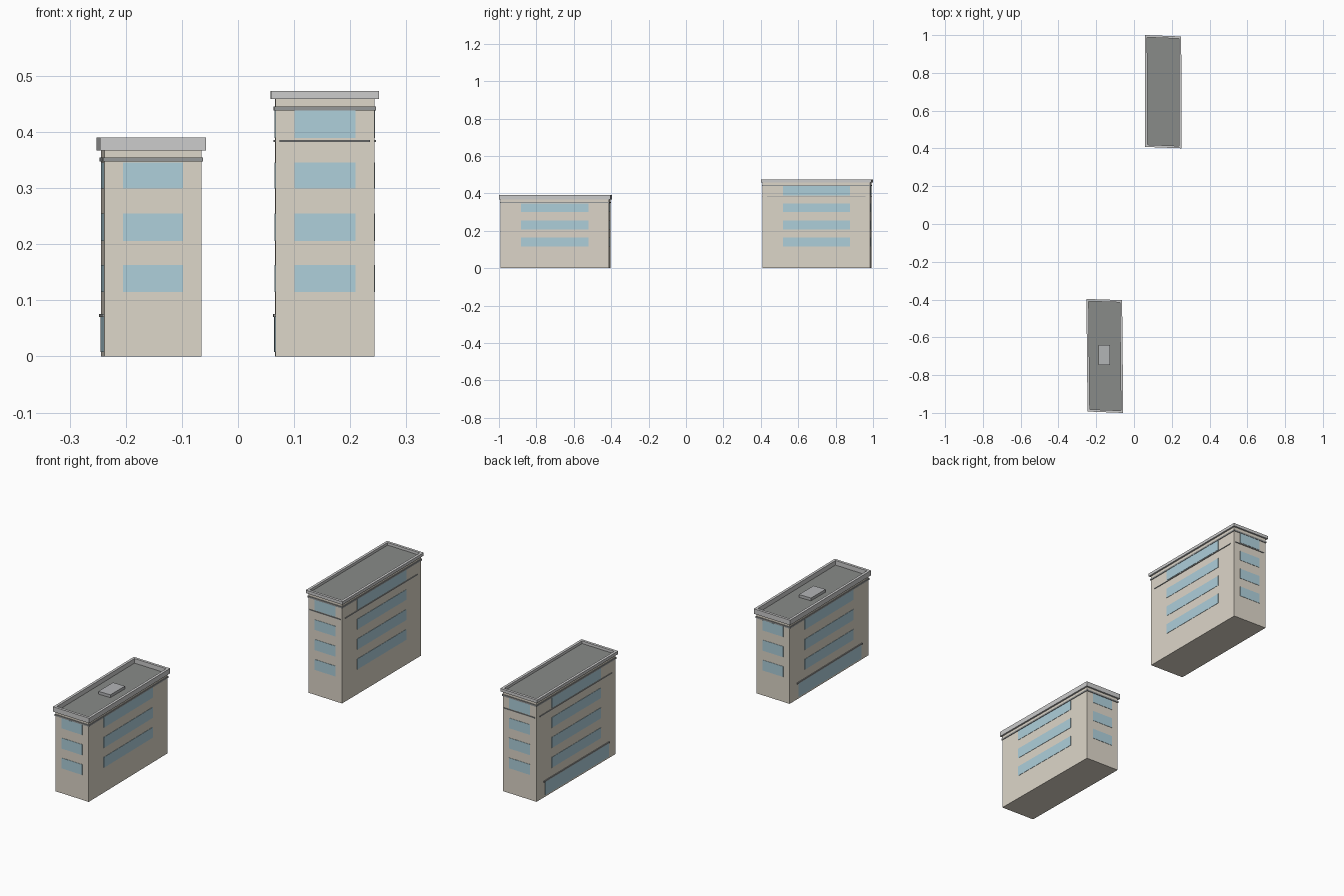
import bpy
from mathutils import Vector

if "Cube" in bpy.data.objects:
    bpy.data.objects.remove(bpy.data.objects["Cube"])


def material(name, rgb):
    m = bpy.data.materials.new(name)
    m.diffuse_color = (*rgb, 1)
    m.use_nodes = True
    m.node_tree.nodes["Principled BSDF"].inputs["Base Color"].default_value = m.diffuse_color
    return m


WALL = material("wall", (0.72, 0.67, 0.58))
GLASS = material("glass", (0.42, 0.62, 0.70))
TRIM = material("trim", (0.52, 0.54, 0.52))
DARK = material("dark_trim", (0.30, 0.31, 0.31))
ROOF = material("roof", (0.25, 0.26, 0.25))
HATCH = material("hatch", (0.45, 0.46, 0.47))


def make(name, verts, faces, mat):
    me = bpy.data.meshes.new(name)
    me.from_pydata([tuple(v) for v in verts], [], faces)
    me.materials.append(mat)
    ob = bpy.data.objects.new(name, me)
    bpy.context.collection.objects.link(ob)
    return ob


def ring(plan, z):
    return [(p.x, p.y, z) for p in plan]


def prism(name, plan, z0, z1, mat):
    sides = [(i, (i + 1) % 4, (i + 1) % 4 + 4, i + 4) for i in range(4)]
    return make(name, ring(plan, z0) + ring(plan, z1),
                [(3, 2, 1, 0), (4, 5, 6, 7)] + sides, mat)


def frame(name, outer, inner, z0, z1, mat):
    # rings: outer low, outer high, inner high, inner low
    verts = ring(outer, z0) + ring(outer, z1) + ring(inner, z1) + ring(inner, z0)
    faces = []
    for r in range(4):
        a, b = r * 4, (r + 1) % 4 * 4
        for i in range(4):
            j = (i + 1) % 4
            faces.append((a + i, a + j, b + j, b + i))
    return make(name, verts, faces, mat)


def offset(plan, d):
    # push each corner of the skewed plan outward along its two edges
    out = []
    for i, p in enumerate(plan):
        a = (p - plan[i - 1]).normalized()
        b = (p - plan[(i + 1) % 4]).normalized()
        out.append(p + (a + b) * d)
    return out


def wall_panel(name, plan, side, t0, t1, z0, z1, depth, mat):
    # thin box on one wall, placed by fractions of the wall length
    a, b = plan[side], plan[(side + 1) % 4]
    d = b - a
    n = Vector((d.y, -d.x)).normalized()
    p, q = a + d * t0, a + d * t1
    quad = [p + n * depth, q + n * depth, q - n * 0.001, p - n * 0.001]
    return prism(name, quad, z0, z1, mat)


SIDES = ("front", "right", "back", "left")
ROWS = [(0.115, 0.163), (0.206, 0.255), (0.299, 0.346)]


def building(tag, corners, top, parapet_top, band, rows, course=None):
    plan = [Vector(c) for c in corners]
    prism(tag + "_walls", plan, 0, top, WALL)
    prism(tag + "_cornice_band", offset(plan, 0.003), *band, DARK)
    frame(tag + "_parapet", offset(plan, 0.008), offset(plan, -0.004),
          top, parapet_top, TRIM)
    prism(tag + "_roof", offset(plan, -0.003), top - 0.001, top + 0.002, ROOF)
    for s, side in enumerate(SIDES):
        for k, (z0, z1) in enumerate(rows):
            wall_panel(f"{tag}_{side}_window_{k + 1}", plan, s,
                       0.19, 0.81, z0, z1, 0.0015, GLASS)
        if course:
            wall_panel(f"{tag}_{side}_string_course", plan, s,
                       0.04, 0.955, *course, 0.003, DARK)
    # shop front on the left wall
    wall_panel(tag + "_shop_window", plan, 3, 0.11, 0.91, 0.008, 0.07, 0.002, GLASS)
    wall_panel(tag + "_shop_lintel", plan, 3, 0.09, 0.92, 0.070, 0.076, 0.004, DARK)


# shorter building, front left
building("short_building",
         [(-0.238, -0.985), (-0.065, -0.992), (-0.071, -0.411), (-0.244, -0.405)],
         0.367, 0.390, (0.347, 0.3545), ROWS)
hx, hy = -0.1575, -0.693
prism("roof_hatch", [Vector((hx + sx * 0.0305, hy + sy * 0.053))
                     for sx, sy in ((-1, -1), (1, -1), (1, 1), (-1, 1))],
      0.368, 0.382, HATCH)

# taller building, back right
building("tall_building",
         [(0.067, 0.416), (0.243, 0.409), (0.242, 0.985), (0.066, 0.992)],
         0.459, 0.473, (0.438, 0.4455), ROWS + [(0.389, 0.438)],
         course=(0.382, 0.386))
